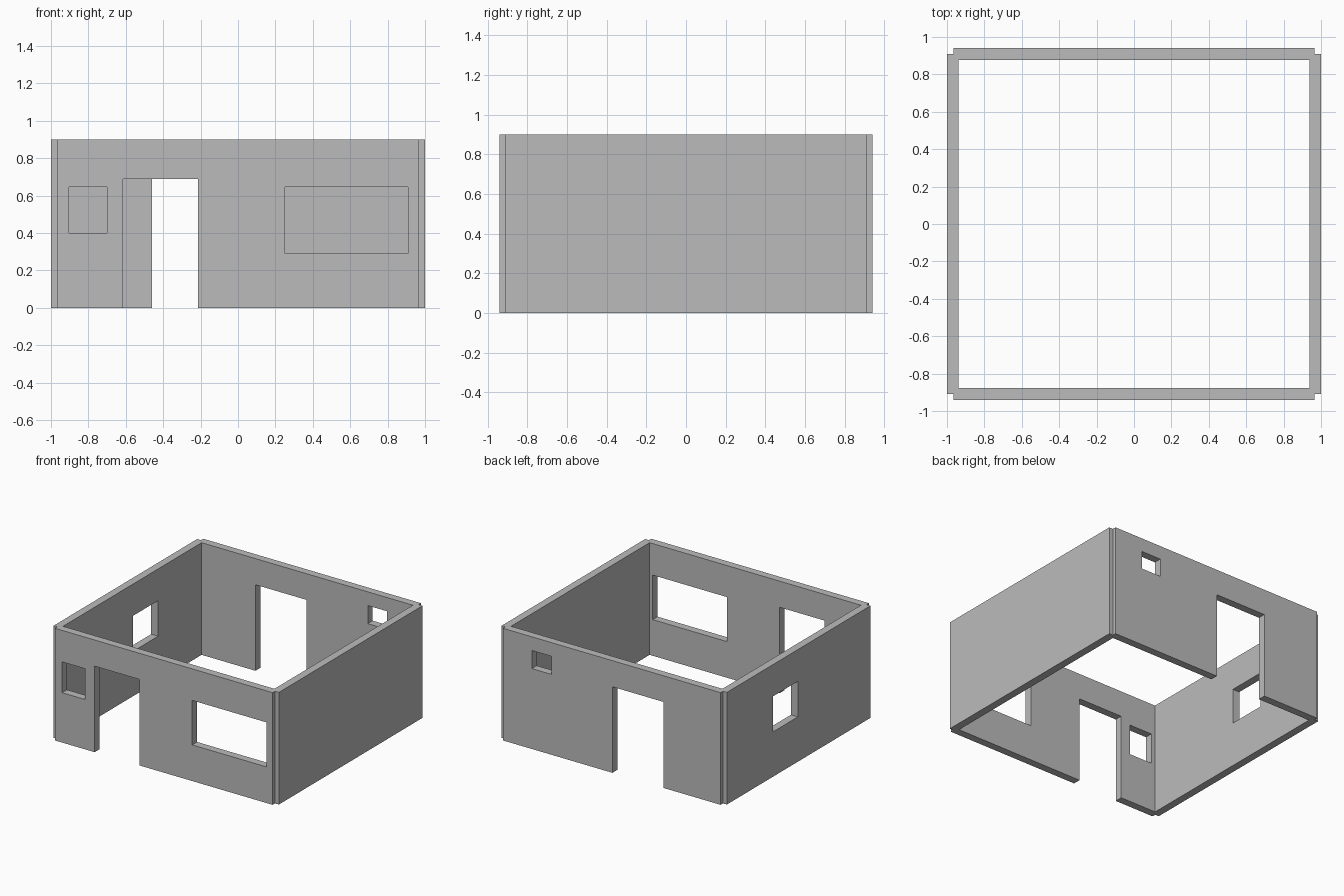
import bpy
import bmesh

if "Cube" in bpy.data.objects:
    bpy.data.objects.remove(bpy.data.objects["Cube"])

HEIGHT = 0.90
X_OUT, X_NOTCH, X_IN = 1.0, 0.966, 0.938
Y_OUT, Y_NOTCH, Y_IN = 0.94, 0.91, 0.878

grey = bpy.data.materials.new("wall grey")
grey.diffuse_color = (0.5, 0.5, 0.5, 1.0)
grey.use_nodes = True
grey.node_tree.nodes["Principled BSDF"].inputs["Base Color"].default_value = grey.diffuse_color


def prism(name, outline, z0, z1):
    """Extrude a flat outline upward into a closed solid."""
    bm = bmesh.new()
    base = bm.faces.new([bm.verts.new((x, y, z0)) for x, y in outline])
    top = bmesh.ops.extrude_face_region(bm, geom=[base])["geom"]
    bmesh.ops.translate(bm, vec=(0, 0, z1 - z0),
                        verts=[v for v in top if isinstance(v, bmesh.types.BMVert)])
    bmesh.ops.recalc_face_normals(bm, faces=bm.faces)
    mesh = bpy.data.meshes.new(name)
    bm.to_mesh(mesh)
    bm.free()
    mesh.materials.append(grey)
    obj = bpy.data.objects.new(name, mesh)
    bpy.context.collection.objects.link(obj)
    return obj


def box(name, x0, x1, y0, y1, z0, z1):
    return prism(name, [(x0, y0), (x1, y0), (x1, y1), (x0, y1)], z0, z1)


# Outer shell with a small notch at each corner
outline = []
for sx, sy in ((1, 1), (-1, 1), (-1, -1), (1, -1)):
    corner = [(sx * X_OUT, sy * Y_NOTCH), (sx * X_NOTCH, sy * Y_NOTCH),
              (sx * X_NOTCH, sy * Y_OUT)]
    outline += corner if sx * sy > 0 else corner[::-1]
walls = prism("walls", outline, 0, HEIGHT)

# Room space and the openings in the front, back and left walls
FRONT, BACK, LEFT = (-1.1, -0.8), (0.8, 1.1), (-1.1, -0.8)
cutters = [
    box("room_space", -X_IN, X_IN, -Y_IN, Y_IN, -0.1, 1.1),
    box("front_door", -0.614, -0.215, *FRONT, -0.1, 0.69),
    box("front_small_window", -0.903, -0.70, *FRONT, 0.40, 0.647),
    box("front_wide_window", 0.252, 0.91, *FRONT, 0.29, 0.647),
    box("back_door", -0.46, -0.005, *BACK, -0.1, 0.69),
    box("back_small_window", 0.537, 0.71, *BACK, 0.645, 0.79),
    box("left_window", *LEFT, 0.01, 0.327, 0.36, 0.645),
]
for cutter in cutters:
    cutter.hide_render = True
    cut = walls.modifiers.new(cutter.name, "BOOLEAN")
    cut.operation = "DIFFERENCE"
    cut.solver = "EXACT"
    cut.object = cutter

# Bake the cuts and clear the helpers
bpy.context.view_layer.update()
depsgraph = bpy.context.evaluated_depsgraph_get()
baked = bpy.data.meshes.new_from_object(walls.evaluated_get(depsgraph))
walls.modifiers.clear()
walls.data = baked
for cutter in cutters:
    bpy.data.objects.remove(cutter)
